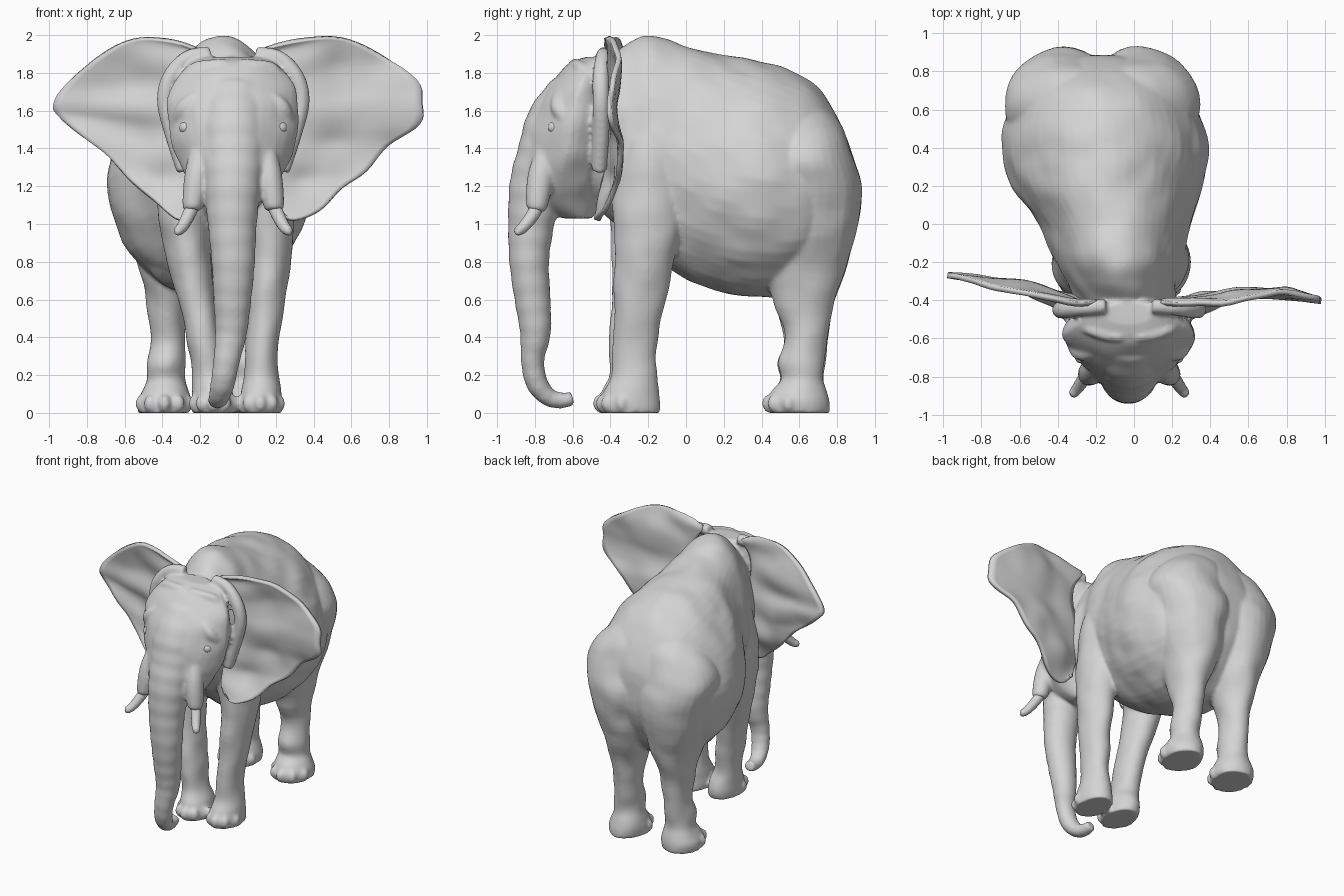
import bpy, bmesh, math
from mathutils import Vector, noise

skin = bpy.data.materials.new("grey_skin")
skin.diffuse_color = (0.66, 0.66, 0.66, 1)


def spline(rows, n):
    """Catmull-Rom resampling of parameter rows."""
    out, last = [], len(rows) - 1
    for k in range(n + 1):
        f = k / n * last
        i = min(int(f), last - 1)
        t = f - i
        a, b, c, d = (rows[max(0, min(last, j))] for j in range(i - 1, i + 3))
        out.append([0.5 * (2 * q + (r - p) * t + (2 * p - 5 * q + 4 * r - s) * t * t
                           + (3 * q - p - 3 * r + s) * t ** 3) for p, q, r, s in zip(a, b, c, d)])
    return out


def finish(bm, name):
    bmesh.ops.recalc_face_normals(bm, faces=bm.faces)
    me = bpy.data.meshes.new(name)
    bm.to_mesh(me)
    bm.free()
    me.materials.append(skin)
    ob = bpy.data.objects.new(name, me)
    bpy.context.collection.objects.link(ob)
    for p in me.polygons:
        p.use_smooth = True
    return ob


def loft(name, rows, axis=None, n=40, seg=32, taper=0.0, ripple=0.0, lumps=0.0):
    """Rows are x, y, z, half width, half depth; rings face axis or follow the path."""
    rows = spline(rows, n)
    bm, rings = bmesh.new(), []
    for i, (x, y, z, rx, ry) in enumerate(rows):
        a, b = Vector(rows[max(i - 1, 0)][:3]), Vector(rows[min(i + 1, n)][:3])
        t = Vector(axis) if axis else (b - a).normalized()
        u = (Vector((1, 0, 0)) - t * t.x).normalized()
        v = t.cross(u)
        k = 1 + ripple * math.sin(i * 1.25)
        ring = []
        for j in range(seg):
            g = math.tau * j / seg
            w = 1 - taper * max(0, -math.sin(g))
            d = u * rx * k * math.cos(g) * w + v * ry * k * math.sin(g)
            p = Vector((x, y, z)) + d
            # Uneven muscle and hide
            p += d.normalized() * lumps * noise.noise(p * 7)
            ring.append(bm.verts.new(p))
        rings.append(ring)
    for r, s in zip(rings, rings[1:]):
        for j in range(seg):
            bm.faces.new((r[j], r[(j + 1) % seg], s[(j + 1) % seg], s[j]))
    bm.faces.new(rings[0])
    bm.faces.new(rings[-1])
    return finish(bm, name)


def ball(name, loc, size):
    bm = bmesh.new()
    bmesh.ops.create_uvsphere(bm, u_segments=20, v_segments=12, radius=1)
    for v in bm.verts:
        v.co = Vector(loc) + Vector([c * s for c, s in zip(v.co, size)])
    return finish(bm, name)


parts = []
Z = (0, 0, 1)

# Torso: y, centre x, bottom, top, half width
torso = [(-.58, -.03, 1.2, 1.78, .2), (-.42, -.04, 1.04, 1.86, .26), (-.3, -.07, .95, 1.96, .285),
         (-.18, -.08, .84, 2.0, .34), (0, -.1, .71, 1.945, .4), (.2, -.14, .64, 1.895, .5),
         (.4, -.15, .615, 1.86, .54), (.58, -.16, .64, 1.8, .51), (.72, -.165, .75, 1.7, .44),
         (.82, -.165, .92, 1.53, .33), (.87, -.165, 1.05, 1.4, .2), (.885, -.165, 1.15, 1.3, .1)]
parts.append(loft("torso", [(cx, y, (lo + hi) / 2, w, (hi - lo) / 2) for y, cx, lo, hi, w in torso],
                  axis=(0, 1, 0), n=70, seg=56, taper=.12, lumps=.014))
# Broad underside
parts.append(loft("belly", [(-.11, -.02, .95, .2, .18), (-.14, .15, .87, .3, .215), (-.155, .32, .83, .34, .21),
                            (-.16, .5, .85, .32, .215), (-.165, .65, .93, .25, .17)], axis=(0, 1, 0), n=30, lumps=.008))

# Hind legs: z, offset, y, half width, half depth
hind = [(1.67, .12, .58, .1, .1), (1.56, .15, .61, .21, .185), (1.45, .195, .62, .27, .232),
        (1.33, .22, .625, .295, .265), (1.2, .2, .64, .285, .292), (1, .2, .635, .235, .275),
        (.8, .195, .625, .18, .232), (.6, .205, .625, .118, .165), (.4, .21, .635, .095, .115),
        (.27, .215, .61, .1, .125), (.18, .215, .615, .1, .115), (.12, .22, .6, .12, .145),
        (.06, .225, .595, .14, .162), (0, .225, .595, .135, .16)]
for s in (-1, 1):
    parts.append(loft("hind_leg", [(-.165 + s * o, y, z, rx, ry) for z, o, y, rx, ry in hind],
                      axis=Z, n=56, lumps=.012))

# Front legs: z, x of each leg, y, half width, half depth
fore = [(1.68, .0, -.16, -.16, .12, .12), (1.5, .07, -.21, -.17, .17, .17), (1.3, .11, -.25, -.18, .175, .195),
        (1.1, .14, -.275, -.195, .15, .195), (.9, .17, -.275, -.21, .122, .17), (.6, .15, -.22, -.245, .1, .137),
        (.35, .13, -.175, -.275, .085, .12), (.2, .125, -.155, -.275, .09, .118), (.12, .12, -.135, -.285, .105, .145),
        (.05, .118, -.13, -.292, .115, .16), (0, .118, -.13, -.292, .11, .155)]
for side in (1, 2):
    parts.append(loft("front_leg", [(r[side], r[3] - .015 * (side - 1), r[0], r[4], r[5]) for r in fore],
                      axis=Z, n=56, lumps=.012))

# Toenails
for fx, fy, w, d in ((-.39, .59, .135, .16), (.06, .59, .135, .16), (.118, -.295, .11, .155), (-.13, -.31, .11, .155)):
    for a in (-72, -36, 0, 36, 72):
        g = math.radians(a)
        parts.append(ball("toe", (fx + w * .92 * math.sin(g), fy - d * .96 * math.cos(g), .05), (.035, .034, .046)))

# Head, wider at the back
head = [(1.885, -.47, .15, .06), (1.84, -.515, .245, .12), (1.7, -.575, .34, .172), (1.55, -.6, .345, .225),
        (1.4, -.63, .32, .24), (1.25, -.66, .25, .24), (1.12, -.65, .16, .2), (1.03, -.57, .08, .08)]
parts.append(loft("head", [(-.025, y, z, rx, ry) for z, y, rx, ry in head], axis=Z, taper=.28, lumps=.012))

# Trunk with wrinkles
trunk = [(-.02, -.62, 1.72, .16, .1), (-.025, -.7, 1.55, .17, .14), (-.025, -.75, 1.38, .165, .14),
         (-.028, -.795, 1.2, .15, .14), (-.03, -.82, 1.0, .13, .122), (-.025, -.83, .8, .115, .105),
         (-.03, -.812, .6, .1, .095), (-.037, -.797, .43, .085, .082), (-.06, -.812, .28, .07, .062),
         (-.08, -.79, .16, .064, .058), (-.1, -.73, .085, .055, .048), (-.11, -.66, .066, .047, .042),
         (-.115, -.6, .077, .04, .035)]
parts.append(loft("trunk", trunk, n=100, ripple=.014))

# Crown ridge
parts.append(loft("crown_ridge", [(-.27, -.53, 1.74, .03, .03), (-.235, -.55, 1.82, .033, .033), (-.12, -.585, 1.84, .033, .033),
                                  (.07, -.585, 1.84, .033, .033), (.185, -.55, 1.82, .033, .033),
                                  (.22, -.53, 1.74, .03, .03)], n=24, seg=12))

for s in (-1, 1):
    mx = lambda o: -.025 + s * o
    # Brow, eyelid, tusk socket and ear base
    parts.append(loft("brow", [(mx(.19), -.67, 1.68, .035, .035), (mx(.26), -.67, 1.61, .045, .045),
                               (mx(.3), -.6, 1.5, .035, .035), (mx(.27), -.64, 1.4, .03, .03)], n=16, seg=12))
    parts.append(ball("eyelid", (mx(.235), -.67, 1.51), (.055, .05, .05)))
    parts.append(loft("tusk_socket", [(mx(.16), -.71, 1.45, .05, .05), (mx(.19), -.765, 1.27, .066, .07),
                                      (mx(.215), -.79, 1.1, .055, .058), (mx(.218), -.795, 1.07, .035, .035)], n=16, seg=20))
    parts.append(loft("ear_base", [(mx(.12), -.43, 1.9, .04, .04), (mx(.24), -.44, 1.88, .04, .04),
                                   (mx(.33), -.45, 1.78, .045, .045), (mx(.36), -.45, 1.65, .045, .045),
                                   (mx(.32), -.45, 1.48, .045, .045), (mx(.26), -.46, 1.28, .04, .04)], n=30, seg=16))
    # Tusk
    loft("tusk", [(mx(.2), -.77, 1.13, .036, .036), (mx(.235), -.81, 1.05, .035, .035), (mx(.27), -.86, .985, .03, .03),
                  (mx(.295), -.89, .962, .024, .024), (mx(.305), -.9, .958, .01, .01)], n=20, seg=16)
    # Eye
    ball("eye", (mx(.25), -.695, 1.51), (.036, .036, .034))

# Blend the skin parts into one body
with bpy.context.temp_override(active_object=parts[0], object=parts[0],
                               selected_objects=parts, selected_editable_objects=parts):
    bpy.ops.object.join()
body = parts[0]
body.name = "body"
rm = body.modifiers.new("blend", 'REMESH')
rm.mode, rm.voxel_size, rm.use_smooth_shade = 'VOXEL', .012, True
sm = body.modifiers.new("soften", 'SMOOTH')
sm.factor, sm.iterations = .5, 5

# Ears: outer rim points from top to bottom, spread from a root line behind the head
right_rim = [(.14, -.41, 1.93), (.33, -.43, 1.975), (.55, -.4, 1.985), (.75, -.36, 1.9), (.95, -.38, 1.76),
             (.975, -.4, 1.64), (.965, -.4, 1.53), (.8, -.35, 1.42), (.68, -.35, 1.28), (.55, -.38, 1.19),
             (.43, -.43, 1.07), (.28, -.48, 1.02), (.2, -.46, 1.1)]
left_rim = [(-.2, -.41, 1.92), (-.35, -.42, 1.97), (-.55, -.37, 1.98), (-.72, -.33, 1.9), (-.9, -.28, 1.75),
            (-.975, -.28, 1.64), (-.95, -.28, 1.57), (-.82, -.3, 1.46), (-.7, -.32, 1.37), (-.58, -.36, 1.24),
            (-.45, -.41, 1.13), (-.31, -.47, 1.02), (-.22, -.46, 1.1)]
for name, rim, s in (("ear_right", right_rim, 1), ("ear_left", left_rim, -1)):
    outer = spline(rim, 60)
    root = spline([(-.025 + s * x, y, z) for x, y, z in
                   ((.17, -.41, 1.9), (.24, -.42, 1.75), (.22, -.41, 1.5), (.2, -.43, 1.25), (.21, -.46, 1.1))], 60)
    bm, grid, m = bmesh.new(), [], 16
    for i, (o, r) in enumerate(zip(outer, root)):
        row = []
        for j in range(m + 1):
            t = j / m
            p = Vector(r).lerp(Vector(o), t)
            # Hollow behind the top fold, soft radial folds and an uneven hide
            mid = math.sin(math.pi * t)
            p.y += mid * (.03 * math.sin(math.pi * i / 60) + .01 * math.sin(i * .45))
            p.y += .016 * noise.noise(p * 6)
            row.append(bm.verts.new(p))
        grid.append(row)
    for a, b in zip(grid, grid[1:]):
        for j in range(m):
            bm.faces.new((a[j], a[j + 1], b[j + 1], b[j]))
    ear = finish(bm, name)
    so = ear.modifiers.new("thickness", 'SOLIDIFY')
    so.thickness, so.offset = .028, 0
